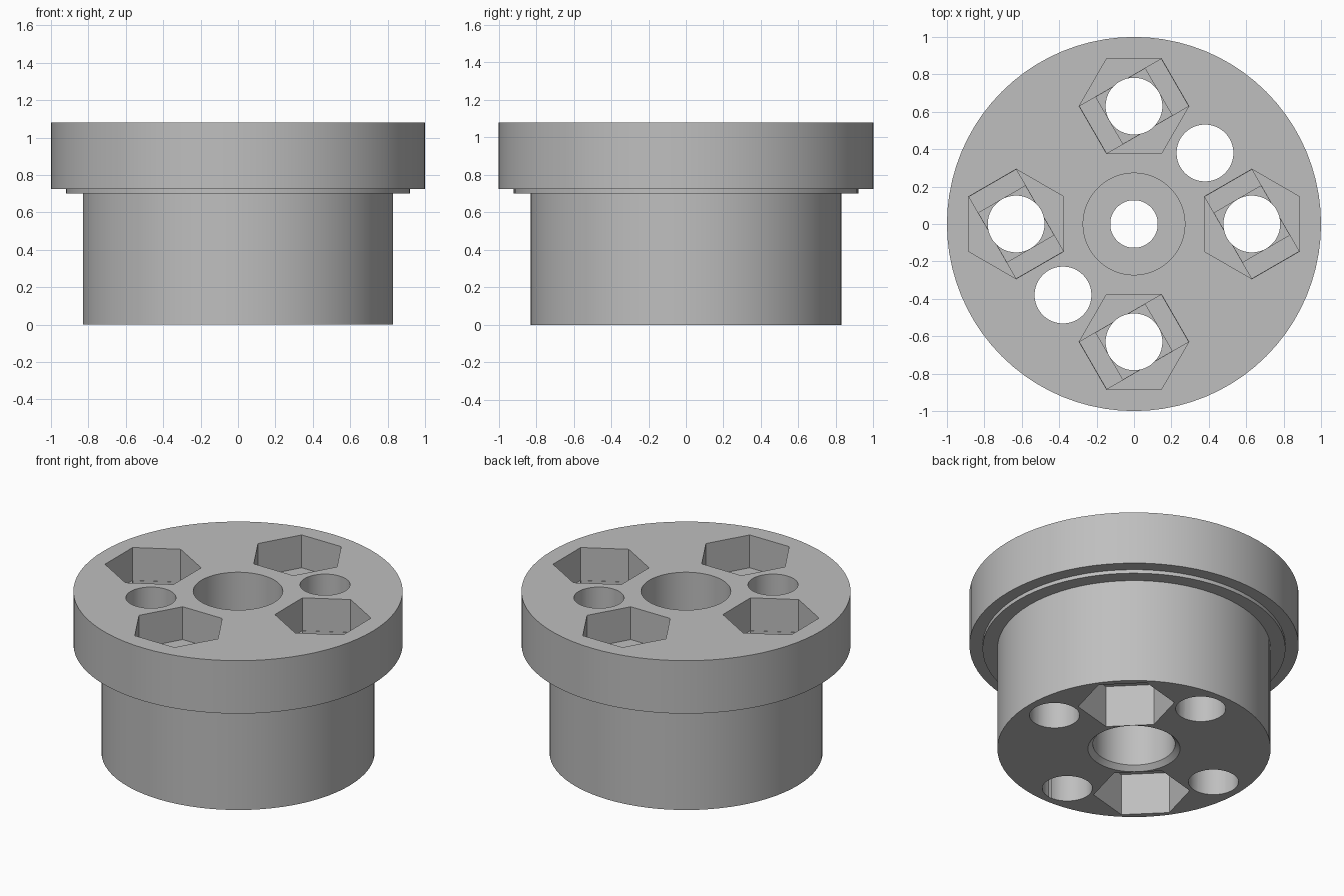
import bpy, bmesh, math
from mathutils import Matrix, Vector

cube = bpy.data.objects.get("Cube")
if cube:
    bpy.data.objects.remove(cube, do_unlink=True)

SEGMENTS = 80
HEIGHT = 1.08
NUT_RADIUS = 0.293
NUT_FLAT = NUT_RADIUS * math.cos(math.pi / 6)
HOLE_RADIUS = 0.152
LAYER = 0.02

grey = bpy.data.materials.new("plain grey")
grey.use_nodes = True
colour = (0.52, 0.52, 0.52, 1)
grey.diffuse_color = colour
grey.node_tree.nodes["Principled BSDF"].inputs["Base Color"].default_value = colour


def make_object(name, bm):
    bmesh.ops.recalc_face_normals(bm, faces=bm.faces)
    mesh = bpy.data.meshes.new(name)
    bm.to_mesh(mesh)
    bm.free()
    mesh.materials.append(grey)
    obj = bpy.data.objects.new(name, mesh)
    bpy.context.collection.objects.link(obj)
    return obj


def lathe(name, profile):
    """Revolve a closed radius/height outline around z."""
    bm = bmesh.new()
    verts = [bm.verts.new((r, 0, z)) for r, z in profile]
    edges = [bm.edges.new((v, verts[i - 1])) for i, v in enumerate(verts)]
    bmesh.ops.spin(bm, geom=verts + edges, axis=(0, 0, 1), cent=(0, 0, 0),
                   steps=SEGMENTS, angle=2 * math.pi, use_duplicate=False)
    bmesh.ops.remove_doubles(bm, verts=bm.verts, dist=0.0001)
    return make_object(name, bm)


def cut_prism(target, outline, place, z0, z1):
    """Subtract an upright prism with the given outline."""
    bm = bmesh.new()
    face = bm.faces.new([bm.verts.new(place @ Vector((x, y, z0))) for x, y in outline])
    up = bmesh.ops.extrude_face_region(bm, geom=[face])["geom"]
    top = [v for v in up if isinstance(v, bmesh.types.BMVert)]
    bmesh.ops.translate(bm, verts=top, vec=(0, 0, z1 - z0))
    cutter = make_object("cutter", bm)
    cutter.hide_render = True
    mod = target.modifiers.new("cut", 'BOOLEAN')
    mod.operation = 'DIFFERENCE'
    mod.solver = 'EXACT'
    mod.object = cutter
    bpy.context.view_layer.objects.active = target
    bpy.ops.object.modifier_apply(modifier=mod.name)
    bpy.data.objects.remove(cutter, do_unlink=True)


def ngon(radius, sides, turn=0.0):
    return [(radius * math.cos(turn + math.tau * i / sides),
             radius * math.sin(turn + math.tau * i / sides)) for i in range(sides)]


def rectangle(a, b):
    return [(-a, -b), (a, -b), (a, b), (-a, b)]


def nut_hole(target, angle, distance, depth, from_top):
    """Through hole with a hexagonal pocket and two bridging steps."""
    place = Matrix.Rotation(angle, 4, 'Z') @ Matrix.Translation((distance, 0, 0))
    turned = place @ Matrix.Rotation(-math.pi / 3, 4, 'Z')
    steps = [(ngon(NUT_RADIUS, 6, math.pi / 6), place),
             (rectangle(NUT_FLAT - 0.002, NUT_RADIUS / 2 - 0.001), turned),
             (rectangle(HOLE_RADIUS, NUT_RADIUS / 2 - 0.002), turned)]
    for i, (outline, matrix) in enumerate(steps):
        reach = depth + LAYER * i
        z0, z1 = (HEIGHT - reach, HEIGHT + 0.1) if from_top else (-0.1, reach)
        cut_prism(target, outline, matrix, z0, z1)
    cut_prism(target, ngon(HOLE_RADIUS, 48), place, -0.1, HEIGHT + 0.1)


# Flanged hub with a bore at each end and a thin web between them
hub = lathe("flanged_hub", [
    (0.28, 0), (0.83, 0), (0.83, 0.70), (0.92, 0.70), (0.92, 0.725),
    (1, 0.725), (1, HEIGHT), (0.272, HEIGHT), (0.272, 0.70),
    (0.127, 0.70), (0.127, 0.60), (0.25, 0.60), (0.25, 0.03)])

# Four nut pockets in the flange, two in the underside
for k in range(4):
    nut_hole(hub, k * math.pi / 2, 0.63, 0.22, True)
for k in range(2):
    nut_hole(hub, math.pi / 4 + k * math.pi, 0.537, 0.28, False)

bpy.ops.object.select_all(action='DESELECT')
hub.select_set(True)
bpy.context.view_layer.objects.active = hub
bpy.ops.object.shade_smooth_by_angle(angle=math.radians(20))
